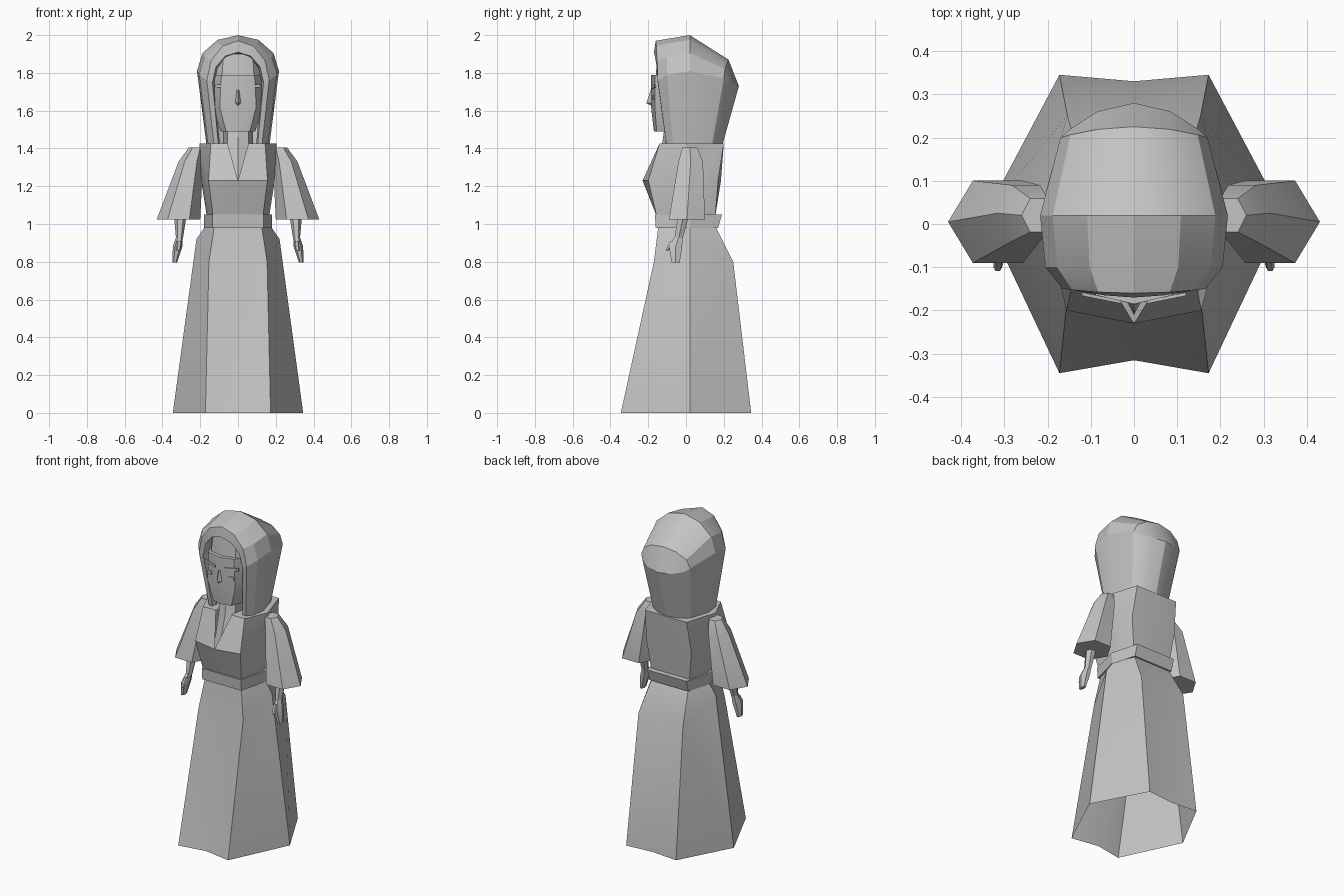
import bpy, bmesh
from math import sin, cos, radians
from mathutils import Matrix

default = bpy.data.objects.get("Cube")
if default:
    bpy.data.objects.remove(default, do_unlink=True)

# One plain grey for the whole figure
grey = bpy.data.materials.new("plain_grey")
grey.use_nodes = True
shade = 0.55
grey.diffuse_color = (shade, shade, shade, 1)
grey.node_tree.nodes["Principled BSDF"].inputs["Base Color"].default_value = grey.diffuse_color


def body_ring(z, width, front, back, corner=0.7, dip=0.0, side=0.02, opening=0.0, side_rise=0.0):
    """Left half of an eight-point section; dip pulls the centre line inward."""
    return [(opening, front + dip, z),
            (corner * width, front, z),
            (width, side, z + side_rise),
            (corner * width, back, z),
            (0, back - dip / 2, z)]


def limb_ring(x, y, z, radius_x, radius_y):
    """Six-sided section of a sleeve, arm or hand."""
    turns = [radians(step * 60) for step in range(6)]
    return [(x + radius_x * cos(turn), y + radius_y * sin(turn), z) for turn in turns]


def hood_arch(y, width, top, base, bend=0.0):
    """Left half of an arch from its crown to its side; bend shifts the side in y."""
    turns = [radians(step * 30) for step in range(4)]
    return [(width * sin(turn), y + bend * sin(turn) ** 2, base + (top - base) * cos(turn))
            for turn in turns]


def loft(name, rings, closed=False, cap_first=False, cap_last=False):
    """Bridge the rings with faces, then mirror everything to the right side."""
    bm = bmesh.new()
    rows = [[bm.verts.new(point) for point in points] for points in rings]
    count = len(rows[0])
    for lower, upper in zip(rows, rows[1:]):
        for i in range(count if closed else count - 1):
            j = (i + 1) % count
            bm.faces.new((lower[i], lower[j], upper[j], upper[i]))
    if cap_first:
        bm.faces.new(rows[0])
    if cap_last:
        bm.faces.new(rows[-1])
    everything = bm.verts[:] + bm.edges[:] + bm.faces[:]
    bmesh.ops.mirror(bm, geom=everything, matrix=Matrix.Identity(4), axis='X', merge_dist=0.0001)
    bmesh.ops.remove_doubles(bm, verts=bm.verts[:], dist=0.0005)
    bmesh.ops.recalc_face_normals(bm, faces=bm.faces[:])
    mesh = bpy.data.meshes.new(name)
    bm.to_mesh(mesh)
    bm.free()
    mesh.materials.append(grey)
    obj = bpy.data.objects.new(name, mesh)
    bpy.context.collection.objects.link(obj)
    bpy.ops.object.select_all(action='DESELECT')
    obj.select_set(True)
    bpy.context.view_layer.objects.active = obj
    bpy.ops.object.shade_smooth_by_angle(angle=radians(25))


def solid(name, rings):
    """Closed limb or plate with both ends capped."""
    loft(name, rings, closed=True, cap_first=True, cap_last=True)


# Long open skirt, flaring from the waist to a scalloped hem
loft("skirt", [
    body_ring(z=0, width=0.345, front=-0.345, back=0.345, corner=0.5, dip=0.03),
    body_ring(z=0.8, width=0.22, front=-0.17, back=0.25, side_rise=0.12),
    body_ring(z=1, width=0.165, front=-0.145, back=0.15, corner=0.75),
])

# Belt standing slightly proud of the waist
loft("belt", [
    body_ring(z=0.98, width=0.18, front=-0.16, back=0.17, corner=0.75),
    body_ring(z=1.05, width=0.18, front=-0.165, back=0.19, corner=0.75),
], cap_first=True, cap_last=True)

# Bodice, fullest at the bust, open in a V at the neckline
loft("bodice", [
    body_ring(z=1.04, width=0.165, front=-0.155, back=0.155, corner=0.8),
    body_ring(z=1.23, width=0.195, front=-0.2, back=0.17, corner=0.8, dip=-0.03),
    body_ring(z=1.425, width=0.205, front=-0.14, back=0.2, side=0, opening=0.055),
], cap_last=True)

# Neck and chest, ridged down the middle and showing in the neckline
loft("neck", [
    body_ring(z=1.2, width=0.08, front=-0.16, back=0.06, dip=-0.03),
    body_ring(z=1.4, width=0.08, front=-0.11, back=0.06, dip=-0.02),
    body_ring(z=1.54, width=0.08, front=-0.1, back=0.06, dip=-0.01),
])

# Head, widest at the cheeks, with a set-back forehead band
loft("head", [
    body_ring(z=1.49, width=0.09, front=-0.155, back=0, dip=-0.015, side=-0.09),
    body_ring(z=1.62, width=0.138, front=-0.165, back=0.06, dip=-0.02, side=-0.1),
    body_ring(z=1.79, width=0.125, front=-0.165, back=0.1, dip=-0.02, side=-0.1),
    body_ring(z=1.79, width=0.12, front=-0.145, back=0.1, dip=-0.015, side=-0.1),
    body_ring(z=1.9, width=0.11, front=-0.135, back=0.1, dip=-0.015, side=-0.08),
], cap_first=True, cap_last=True)

# Nose wedge, tapering toward the brows
tip = (0, -0.21, 1.64)
loft("nose", [
    [(0, -0.18, 1.625), (0.018, -0.18, 1.625)],
    [tip, (0.016, -0.18, 1.64)],
    [(0, -0.187, 1.71), (0.008, -0.18, 1.71)],
])


def face_plate(name, inner, outer, bottom, rise, height):
    """Thin plate following the slant of the face."""
    depth = 0.004
    ends = []
    for x, z in ((inner, bottom), (outer, bottom + rise)):
        y = x / 5 - 0.186
        ends.append([(x, y - depth, z), (x, y + depth, z),
                     (x, y + depth, z + height), (x, y - depth, z + height)])
    solid(name, ends)


face_plate("eyes", inner=0.06, outer=0.09, bottom=1.66, rise=0, height=0.02)
face_plate("brows", inner=0.03, outer=0.12, bottom=1.715, rise=0.01, height=0.015)

# Hood crown: arches sweep from inside the brim over to the back of the head
crown = [
    hood_arch(y=-0.1, width=0.125, top=1.9, base=1.75),
    hood_arch(y=-0.17, width=0.135, top=1.91, base=1.75, bend=0.02),
    hood_arch(y=-0.16, width=0.165, top=1.97, base=1.76, bend=0.01),
    hood_arch(y=-0.1, width=0.205, top=1.98, base=1.79),
    hood_arch(y=0.02, width=0.217, top=2, base=1.81),
    hood_arch(y=0.225, width=0.17, top=1.87, base=1.77, bend=-0.025),
    hood_arch(y=0.28, width=0.17, top=1.73, base=1.77, bend=-0.08),
]
loft("hood_crown", crown)

# Veil hanging from the crown's lower edge, narrowing to the shoulders
veil_top = [arch[-1] for arch in crown[:-2]] + crown[-1][::-1]
veil_bottom = [(x * 0.77, y * 0.69, 1.42) for x, y, z in veil_top]
loft("veil", [veil_bottom, veil_top])

# Wide bell sleeves
solid("sleeves", [
    limb_ring(x=0.315, y=0.005, z=1.025, radius_x=0.115, radius_y=0.11),
    limb_ring(x=0.25, y=0.025, z=1.33, radius_x=0.065, radius_y=0.075),
    limb_ring(x=0.22, y=0.02, z=1.405, radius_x=0.04, radius_y=0.045),
])

# Forearms, hands and thumbs
solid("forearms", [
    limb_ring(x=0.305, y=-0.01, z=1.06, radius_x=0.035, radius_y=0.035),
    limb_ring(x=0.31, y=-0.04, z=0.92, radius_x=0.018, radius_y=0.025),
])
solid("hands", [
    limb_ring(x=0.31, y=-0.04, z=0.93, radius_x=0.018, radius_y=0.025),
    limb_ring(x=0.32, y=-0.055, z=0.88, radius_x=0.025, radius_y=0.04),
    limb_ring(x=0.335, y=-0.055, z=0.795, radius_x=0.012, radius_y=0.025),
])
solid("thumbs", [
    limb_ring(x=0.31, y=-0.065, z=0.91, radius_x=0.015, radius_y=0.02),
    limb_ring(x=0.315, y=-0.1, z=0.86, radius_x=0.01, radius_y=0.01),
])
